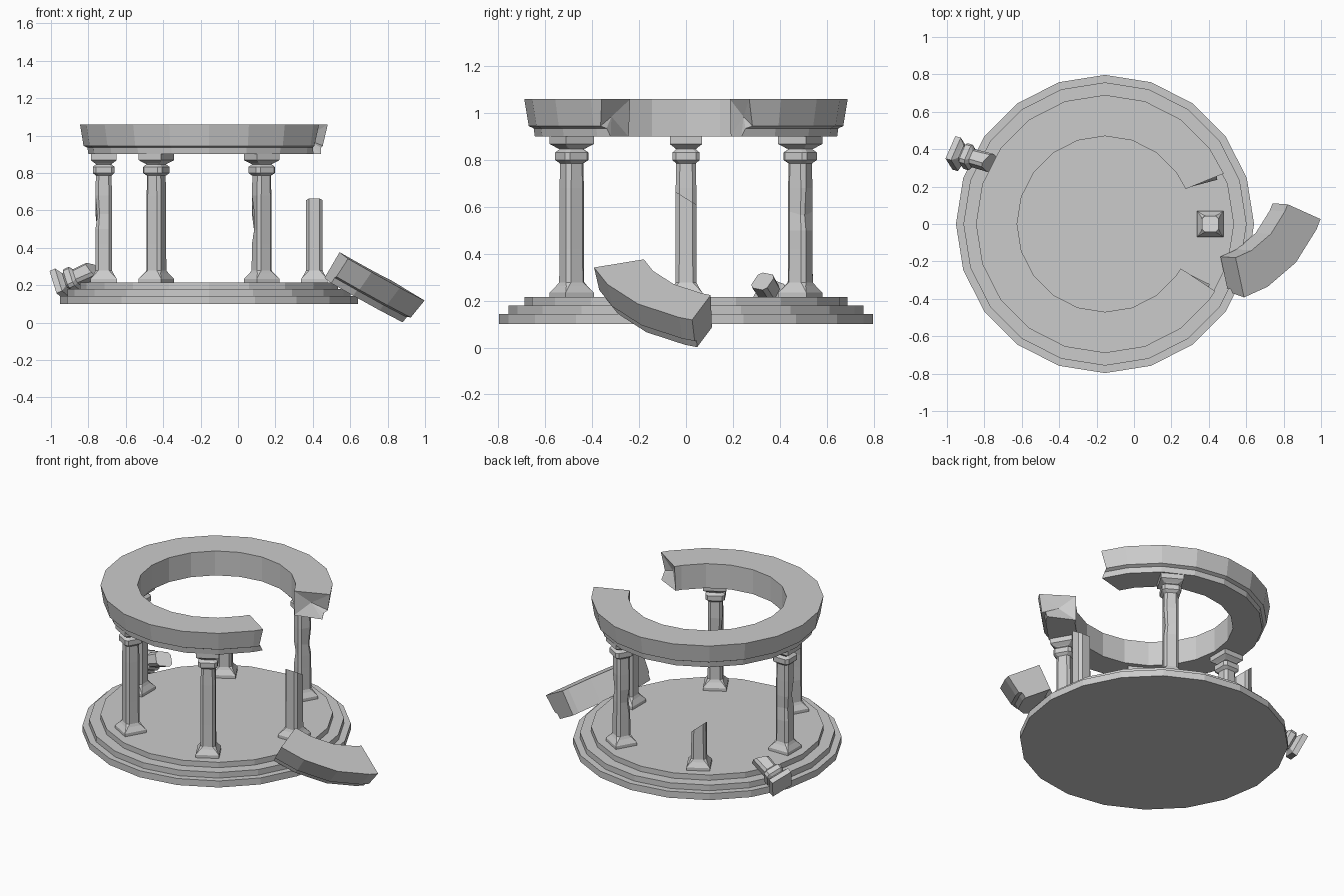
import bpy, bmesh, random
from math import sin, cos, radians, pi
from mathutils import Matrix, Vector

if "Cube" in bpy.data.objects:
    bpy.data.objects.remove(bpy.data.objects["Cube"])

random.seed(4)
CX = -0.155  # temple centre


def make(name, bm, mat=Matrix()):
    bmesh.ops.remove_doubles(bm, verts=bm.verts, dist=0.0004)
    bmesh.ops.recalc_face_normals(bm, faces=bm.faces)
    me = bpy.data.meshes.new(name)
    bm.to_mesh(me)
    bm.free()
    ob = bpy.data.objects.new(name, me)
    ob.matrix_world = mat
    bpy.context.collection.objects.link(ob)
    return ob


def loft(bm, loops, tips=(None, None)):
    """Bridge closed loops of points; cap the ends, optionally to a tip point."""
    rows = [[bm.verts.new(p) for p in lp] for lp in loops]
    n = len(rows[0])
    for a, b in zip(rows, rows[1:]):
        for i in range(n):
            j = (i + 1) % n
            bm.faces.new((a[i], a[j], b[j], b[i]))
    for row, tip in ((rows[0], tips[0]), (rows[-1], tips[1])):
        if tip is None:
            bm.faces.new(row)
        else:
            t = bm.verts.new(tip)
            for i in range(n):
                bm.faces.new((row[i], row[(i + 1) % n], t))


# Stepped round platform
def circle(r, z):
    return [(r * cos(i * pi / 10), r * sin(i * pi / 10), z) for i in range(20)]


bm = bmesh.new()
loft(bm, [circle(0.797, 0.10), circle(0.797, 0.143), circle(0.757, 0.143),
          circle(0.757, 0.18), circle(0.69, 0.18), circle(0.69, 0.215)])
make("stepped_platform", bm, Matrix.Translation((CX, 0, 0)))


# Ring beam: profile swept through angles, with ragged broken ends
BEAM = [(0.47, 0.90), (0.645, 0.90), (0.65, 0.935), (0.671, 0.945), (0.69, 1.06), (0.47, 1.06)]


def beam(name, angles, mat, jag0, jag1, dent):
    loops = []
    for k, a in enumerate(angles):
        jag = jag0 if k == 0 else jag1 if k == len(angles) - 1 else [0] * 6
        loops.append([(r * cos(radians(a + j)), r * sin(radians(a + j)), z)
                      for (r, z), j in zip(BEAM, jag)])

    def tip(a):
        return (0.57 * cos(radians(a)), 0.57 * sin(radians(a)), 0.985)
    bm = bmesh.new()
    loft(bm, loops, (tip(angles[0] + dent), tip(angles[-1] - dent)))
    make(name, bm, mat)


beam("ring_beam", [23] + list(range(36, 325, 18)) + [328.6],
     Matrix.Translation((CX, 0, 0)),
     [1, -1.5, 0, 2, 0, 0.5], [0, 1.5, 0, -1.5, 0, 1], 2.5)

# Fallen piece of the ring, leaning on the platform edge
r = Vector((0.564, -0.743, -0.359)).normalized()
n = r.cross(Vector((0.654, 0.678, -0.357))).normalized()
t = n.cross(r)
c = Vector((0.6825, -0.0375, 0.30)) - 0.419 * r - 1.06 * n
M = Matrix((r, t, n)).transposed().to_4x4()
M.translation = c
beam("fallen_beam", [-27, -14, 4, 22, 27], M, [0] * 6, [0] * 6, 0)


# Columns: chamfered square sections
def section(h, ch, z, slope=(0, 0)):
    k = h - ch
    pts = [(h, -k), (h, k), (k, h), (-k, h), (-h, k), (-h, -k), (-k, -h), (k, -h)]
    return [(x, y, z + x * slope[0] + y * slope[1]) for x, y in pts]


FOOT = [(0.07, 0.0001, 0.213), (0.07, 0.0001, 0.234), (0.052, 0.008, 0.262), (0.045, 0.016, 0.278)]
CAP = [(0.042, 0.016, 0.785), (0.058, 0.016, 0.80), (0.058, 0.016, 0.832), (0.042, 0.012, 0.846),
       (0.048, 0.004, 0.852), (0.069, 0.0001, 0.868), (0.069, 0.0001, 0.901)]


def column(name, loops, mat):
    bm = bmesh.new()
    loft(bm, loops)
    make(name, bm, mat)


for k in range(6):
    a = k * pi / 3
    M = (Matrix.Translation((CX + 0.563 * cos(a), 0.563 * sin(a), 0))
         @ Matrix.Rotation(a, 4, 'Z'))
    loops = [section(*s) for s in FOOT]
    if k == 0:    # tall stump
        column("tall_stump", loops + [section(0.044, 0.016, 0.637, (0, -0.62))], M)
    elif k == 2:  # short stump
        column("short_stump", loops + [section(0.044, 0.016, 0.47, (0.45, 0.75))], M)
    else:         # whole columns with chipped shafts
        for z in (0.42, 0.50, 0.58, 0.68):
            ring = section(0.044, 0.016, z)
            if z in (0.50, 0.58):
                i = random.randrange(4) * 2 + 1
                for j in (i, (i + 1) % 8):
                    x, y, zz = ring[j]
                    ring[j] = (x * 0.78, y * 0.78, zz + random.uniform(-0.02, 0.02))
            loops.append(ring)
        column("column_%d" % k, loops + [section(*s) for s in CAP], M)

# Fallen column top lying across the platform edge
end, start = Vector((-0.962, 0.38, 0.195)), Vector((-0.762, 0.325, 0.285))
d = (end - start).normalized()
M = (Matrix.Translation(end) @ d.to_track_quat('Z', 'Y').to_matrix().to_4x4()
     @ Matrix.Rotation(radians(20), 4, 'Z') @ Matrix.Translation((0, 0, -0.90)))
column("fallen_capital", [section(0.044, 0.016, 0.68, (0.4, 0.3))] + [section(*s) for s in CAP], M)
